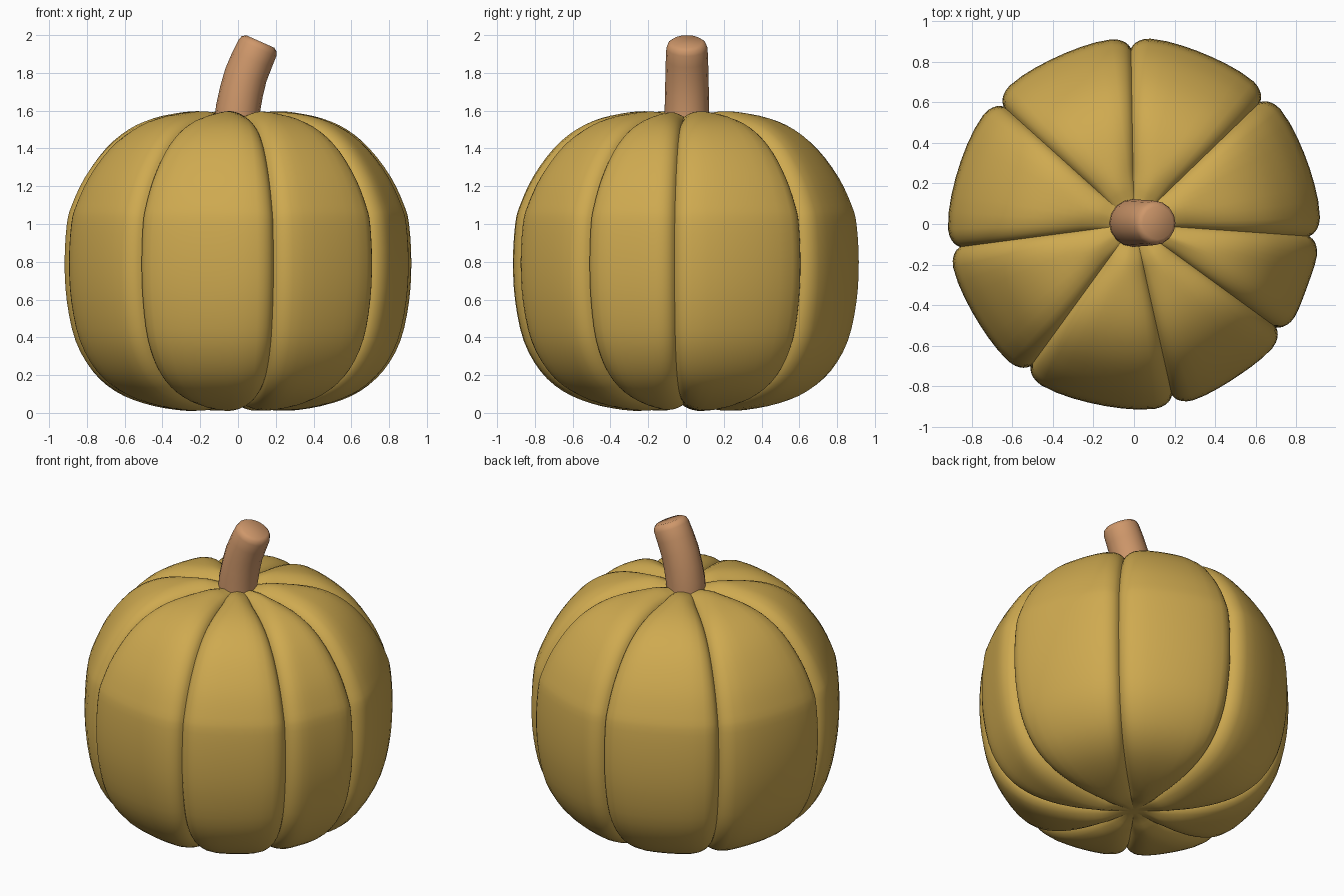
import bpy, bmesh, math
from mathutils import Vector

if "Cube" in bpy.data.objects:
    bpy.data.objects.remove(bpy.data.objects["Cube"])


def material(name, rgb):
    m = bpy.data.materials.new(name)
    m.diffuse_color = (*rgb, 1)
    m.use_nodes = True
    m.node_tree.nodes["Principled BSDF"].inputs["Base Color"].default_value = m.diffuse_color
    return m


def make_object(name, bm, mat, angle):
    bmesh.ops.recalc_face_normals(bm, faces=bm.faces)
    me = bpy.data.meshes.new(name)
    bm.to_mesh(me)
    bm.free()
    me.materials.append(mat)
    ob = bpy.data.objects.new(name, me)
    bpy.context.collection.objects.link(ob)
    bpy.context.view_layer.objects.active = ob
    ob.select_set(True)
    bpy.ops.object.shade_smooth_by_angle(angle=math.radians(angle))
    ob.select_set(False)
    return ob


def skin(bm, rings):
    """Join closed rings of points into a capped tube."""
    rows = [[bm.verts.new(p) for p in ring] for ring in rings]
    n = len(rows[0])
    for a, b in zip(rows, rows[1:]):
        for i in range(n):
            j = (i + 1) % n
            bm.faces.new((a[i], a[j], b[j], b[i]))
    bm.faces.new(rows[0])
    bm.faces.new(rows[-1])


def smooth_path(pts, steps):
    """Catmull-Rom curve through the points."""
    p = [Vector(q) for q in pts]
    p = [2 * p[0] - p[1]] + p + [2 * p[-1] - p[-2]]
    out = []
    for a, b, c, d in zip(p, p[1:], p[2:], p[3:]):
        for s in range(steps):
            t = s / steps
            out.append(0.5 * (2 * b + (c - a) * t + (2 * a - 5 * b + 4 * c - d) * t * t
                              + (3 * b - a - 3 * c + d) * t ** 3))
    return out + [p[-2]]


gold = material("golden rind", (0.62, 0.40, 0.08))
brown = material("stem brown", (0.62, 0.31, 0.145))

# Body: radius / height profile, pinched inward along eight grooves
profile = [(0.03, 0.045), (0.10, 0.03), (0.19, 0.01), (0.33, 0.015), (0.50, 0.05), (0.65, 0.115),
           (0.77, 0.22), (0.86, 0.38), (0.906, 0.59), (0.918, 0.80), (0.906, 1.0),
           (0.88, 1.10), (0.81, 1.25), (0.70, 1.40), (0.58, 1.50), (0.45, 1.56),
           (0.30, 1.592), (0.19, 1.60), (0.11, 1.585), (0.04, 1.575)]
grooves = [-172.5, -126, -77.5, -36, -4, 44, 91, 138, 187.5]
columns = []  # (angle, angular distance to groove, bulge position 0..1)
near = [0, 0.8, 1.6, 2.6, 4, 6]
for g0, g1 in zip(grooves, grooves[1:]):
    span = g1 - g0
    mid = [6 + (span - 12) * k / 7 for k in range(1, 7)]
    for o in near + mid + [span - k for k in reversed(near[1:])]:
        columns.append((math.radians(g0 + o), math.radians(min(o, span - o)), o / span))

path = smooth_path([(r, z, 0) for r, z in profile], 3)
rings = []
for i, p in enumerate(path):
    t = (path[min(i + 1, len(path) - 1)] - path[max(i - 1, 0)]).normalized()
    nr, nz = t.y, -t.x                       # outward profile normal
    fade = min(1, max(0, (p.x - 0.03) / 0.22))
    ring = []
    for ang, dist, u in columns:
        d = dist * p.x
        depth = fade * (0.033 * math.exp(-d / 0.018) + 0.022 * math.exp(-(d / 0.06) ** 2))
        flat = 0.014 * math.sin(math.pi * u) ** 2 * p.x
        r = p.x - nr * (depth + flat) + 0.004 * fade
        ring.append((r * math.cos(ang), r * math.sin(ang), max(0, p.y - nz * depth)))
    rings.append(ring)
bm = bmesh.new()
skin(bm, rings)
make_object("pumpkin_body", bm, gold, 80)

# Stem: bent tube with a bevelled, tilted end (x, z, tilt in degrees, radius)
stem = [(-0.005, 1.55, 2, 0.118), (0.0, 1.61, 8, 0.118), (0.018, 1.70, 14, 0.116),
        (0.042, 1.79, 18, 0.114), (0.075, 1.87, 22, 0.112), (0.103, 1.932, 24, 0.109),
        (0.112, 1.953, 24, 0.101), (0.118, 1.966, 24, 0.082)]
bm = bmesh.new()
rings = []
for x, z, tilt, r in stem:
    a = math.radians(tilt)
    rings.append([(x + r * math.cos(k) * math.cos(a), 0.005 + r * math.sin(k),
                   z - r * math.cos(k) * math.sin(a))
                  for k in (math.tau * i / 16 for i in range(16))])
skin(bm, rings)
make_object("stem", bm, brown, 50)
